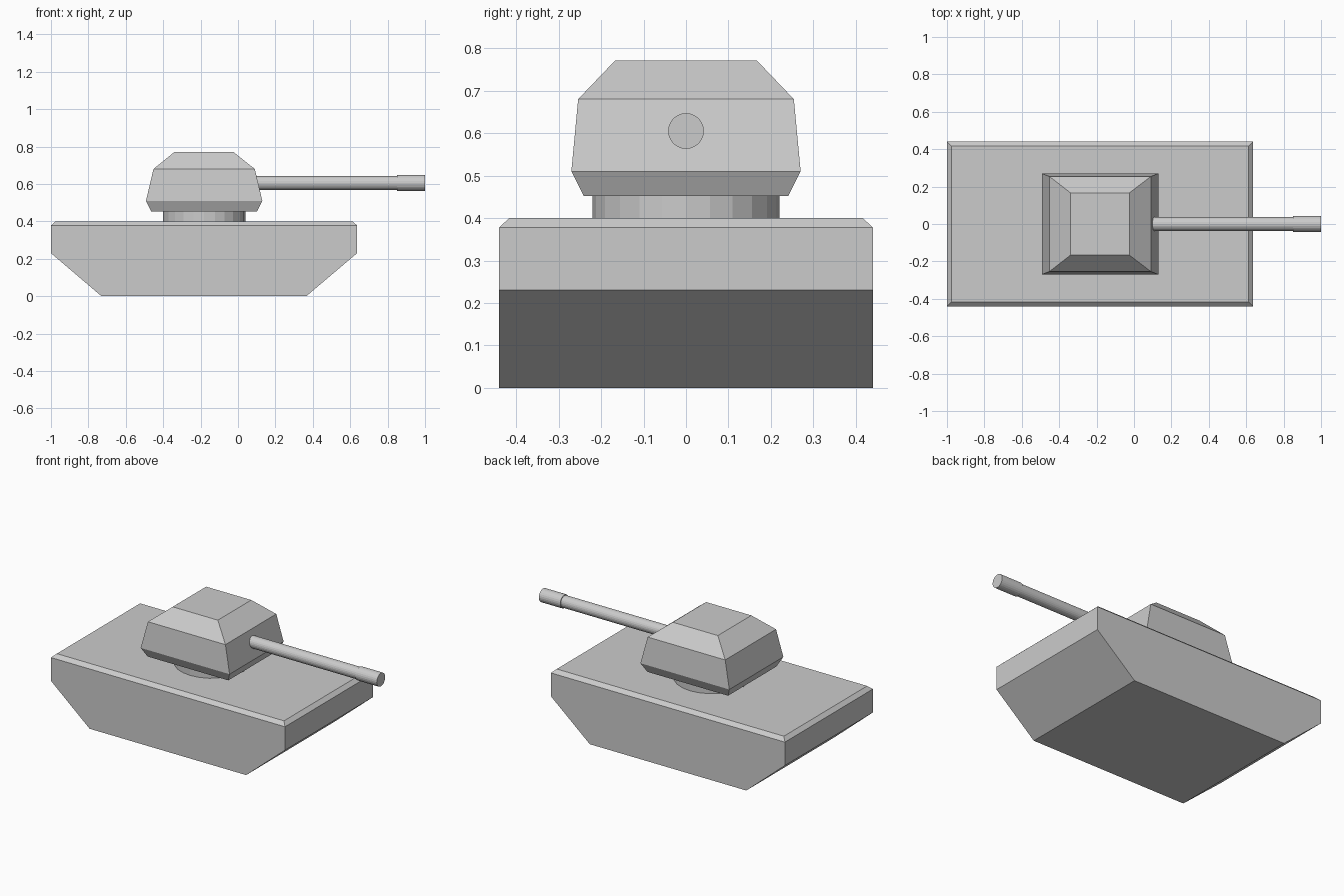
import bpy, bmesh, math

if "Cube" in bpy.data.objects:
    bpy.data.objects.remove(bpy.data.objects["Cube"])


def loft(name, loops):
    """Closed solid through a stack of matching vertex loops."""
    bm = bmesh.new()
    rings = [[bm.verts.new(p) for p in loop] for loop in loops]
    n = len(rings[0])
    for a, b in zip(rings, rings[1:]):
        for i in range(n):
            j = (i + 1) % n
            bm.faces.new((a[i], a[j], b[j], b[i]))
    bm.faces.new(rings[0][::-1])
    bm.faces.new(rings[-1])
    bmesh.ops.recalc_face_normals(bm, faces=bm.faces[:])
    mesh = bpy.data.meshes.new(name)
    bm.to_mesh(mesh)
    bm.free()
    obj = bpy.data.objects.new(name, mesh)
    bpy.context.collection.objects.link(obj)
    return obj


def rect(x0, x1, y, z):
    return [(x0, -y, z), (x1, -y, z), (x1, y, z), (x0, y, z)]


def rod(name, x0, x1, z, radius, sides=24):
    """Cylinder lying along x."""
    bpy.ops.mesh.primitive_cylinder_add(
        vertices=sides, radius=radius, depth=x1 - x0,
        location=((x0 + x1) / 2, 0, z), rotation=(0, math.pi / 2, 0))
    bpy.context.object.name = name


# Hull: sloped ends below, chamfered deck edge
loft("hull", [
    rect(-0.73, 0.365, 0.44, 0.0),
    rect(-1.0, 0.637, 0.44, 0.23),
    rect(-1.0, 0.637, 0.44, 0.378),
    rect(-0.976, 0.613, 0.416, 0.40),
])

# Turret ring
bpy.ops.mesh.primitive_cylinder_add(
    vertices=24, radius=0.22, depth=0.08, location=(-0.181, 0, 0.425))
bpy.context.object.name = "turret_ring"

# Turret: faceted tapering block
loft("turret", [
    rect(-0.463, 0.101, 0.241, 0.452),
    rect(-0.492, 0.13, 0.27, 0.51),
    rect(-0.452, 0.09, 0.254, 0.68),
    rect(-0.34, -0.024, 0.167, 0.771),
])

# Gun barrel with slightly thicker muzzle
rod("gun_barrel", 0.05, 0.99, 0.605, 0.037)
rod("muzzle", 0.85, 1.0, 0.605, 0.042)
